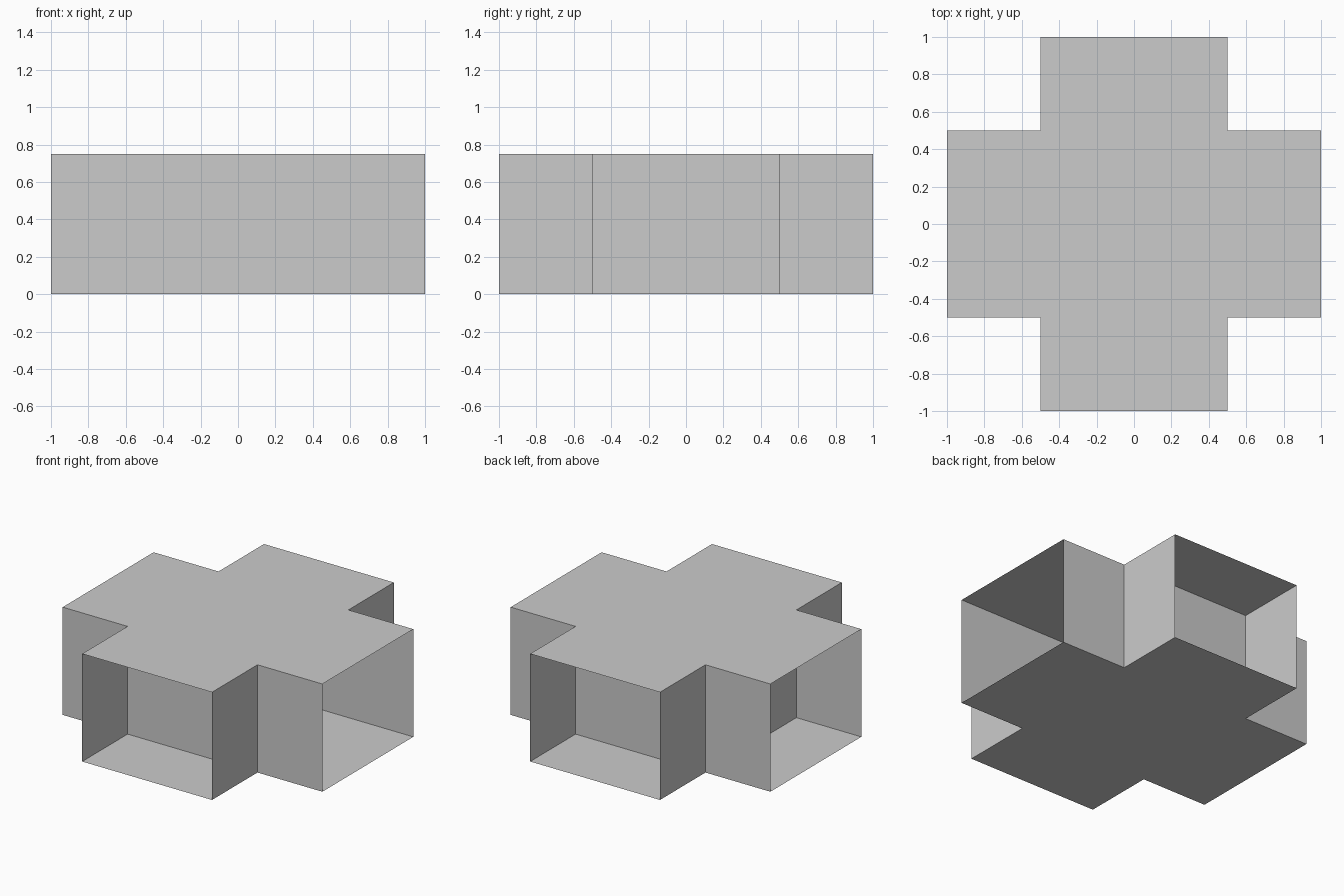
import bpy

if "Cube" in bpy.data.objects:
    bpy.data.objects.remove(bpy.data.objects["Cube"])

H = 0.75          # height
A, R = 0.5, 1.0   # half arm width, arm reach


def mesh_part(name, verts, faces):
    mesh = bpy.data.meshes.new(name)
    mesh.from_pydata(verts, [], faces)
    obj = bpy.data.objects.new(name, mesh)
    bpy.context.collection.objects.link(obj)
    return obj


def wall(name, start, end):
    """Thin upright panel between two plan points, full height."""
    (x0, y0), (x1, y1) = start, end
    verts = [(x0, y0, 0), (x1, y1, 0), (x1, y1, H), (x0, y0, H)]
    return mesh_part(name, verts, [(0, 1, 2, 3)])


# Cross outline, one arm turned four times (counter-clockwise)
outline = []
x_dir, y_dir = (1, 0), (0, 1)
for _ in range(4):
    for u, v in ((A, -A), (R, -A), (R, A)):
        outline.append((u * x_dir[0] + v * y_dir[0], u * x_dir[1] + v * y_dir[1]))
    x_dir, y_dir = y_dir, (-x_dir[0], -x_dir[1])

# Cross-shaped floor and roof
n = len(outline)
mesh_part("floor", [(x, y, 0) for x, y in outline], [tuple(reversed(range(n)))])
mesh_part("roof", [(x, y, H) for x, y in outline], [tuple(range(n))])

# Long walls running the full width, closing off the front and back arms
wall("front_long_wall", (-R, -A), (R, -A))
wall("back_long_wall", (R, A), (-R, A))

# Side walls of the open-ended front and back arms
for side, s in (("left", -1), ("right", 1)):
    wall(f"front_arm_{side}_wall", (s * A, -s * A if s < 0 else -R),
         (s * A, -A)) if s > 0 else wall(f"front_arm_{side}_wall", (-A, -A), (-A, -R))
    wall(f"back_arm_{side}_wall", (s * A, A if s > 0 else R),
         (s * A, R if s > 0 else A))

# Inner partition closing the left arm; the right arm stays open to the middle
wall("left_partition", (-A, A), (-A, -A))
